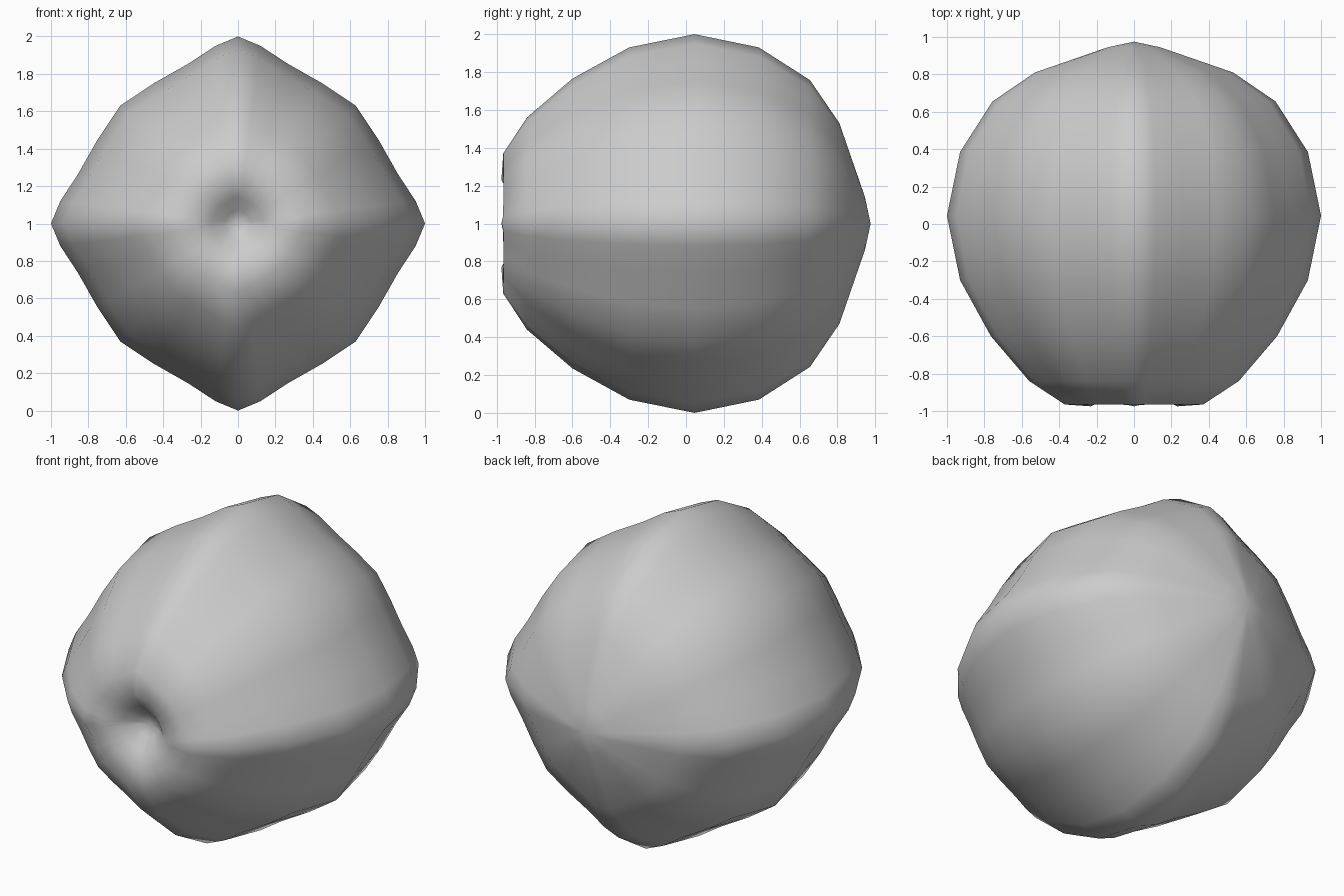
import bpy, bmesh, math

if "Cube" in bpy.data.objects:
    bpy.data.objects.remove(bpy.data.objects["Cube"])

# Ridge profile along y: (y, ridge radius, lobe strength), front dimple to back pole
RINGS = [(-0.86, 0.07, 0.4), (-0.92, 0.14, 0.6), (-0.975, 0.23, 0.9),
         (-0.965, 0.37, 1), (-0.84, 0.56, 1), (-0.60, 0.765, 1),
         (-0.30, 0.93, 1), (0.045, 1.0, 1), (0.385, 0.93, 1),
         (0.655, 0.757, 1), (0.81, 0.53, 0.9), (0.945, 0.14, 0.5)]
FRONT_POLE, BACK_POLE = -0.83, 0.975

# One eighth of the four-ridged cross-section, from ridge to valley
EIGHTH = [(1.0, 0.0), (0.95, 0.12), (0.855, 0.265), (0.75, 0.45), (0.63, 0.63)]
QUARTER = EIGHTH + [(b, a) for a, b in EIGHTH[-2:0:-1]]


def section():
    """Repeat the quarter section four times about the y axis."""
    pts = []
    for k in range(4):
        c, s = round(math.cos(k * math.pi / 2)), round(math.sin(k * math.pi / 2))
        pts += [(a * c - b * s, a * s + b * c) for a, b in QUARTER]
    return pts


# Lobed body with a dimpled front
bm = bmesh.new()
loops = []
for y, r, strength in RINGS:
    loop = []
    for a, b in section():
        d = math.hypot(a, b)
        k = r * (1 + (d - 1) * strength) / d
        # valleys near the front lip sit slightly further back
        push = 0.18 * (1 - d) if -0.97 > y else 0
        loop.append(bm.verts.new((a * k, y + push, 1 + b * k)))
    loops.append(loop)

n = len(loops[0])
for lo, hi in zip(loops, loops[1:]):
    for i in range(n):
        j = (i + 1) % n
        bm.faces.new((lo[i], lo[j], hi[j], hi[i]))

# Close both ends with a fan
for loop, y in ((loops[0], FRONT_POLE), (loops[-1], BACK_POLE)):
    pole = bm.verts.new((0, y, 1))
    for i in range(n):
        bm.faces.new((loop[i], loop[(i + 1) % n], pole))

bmesh.ops.recalc_face_normals(bm, faces=bm.faces)
for f in bm.faces:
    f.smooth = True
mesh = bpy.data.meshes.new("lobed_body")
bm.to_mesh(mesh)
bm.free()
body = bpy.data.objects.new("lobed_body", mesh)
bpy.context.collection.objects.link(body)
